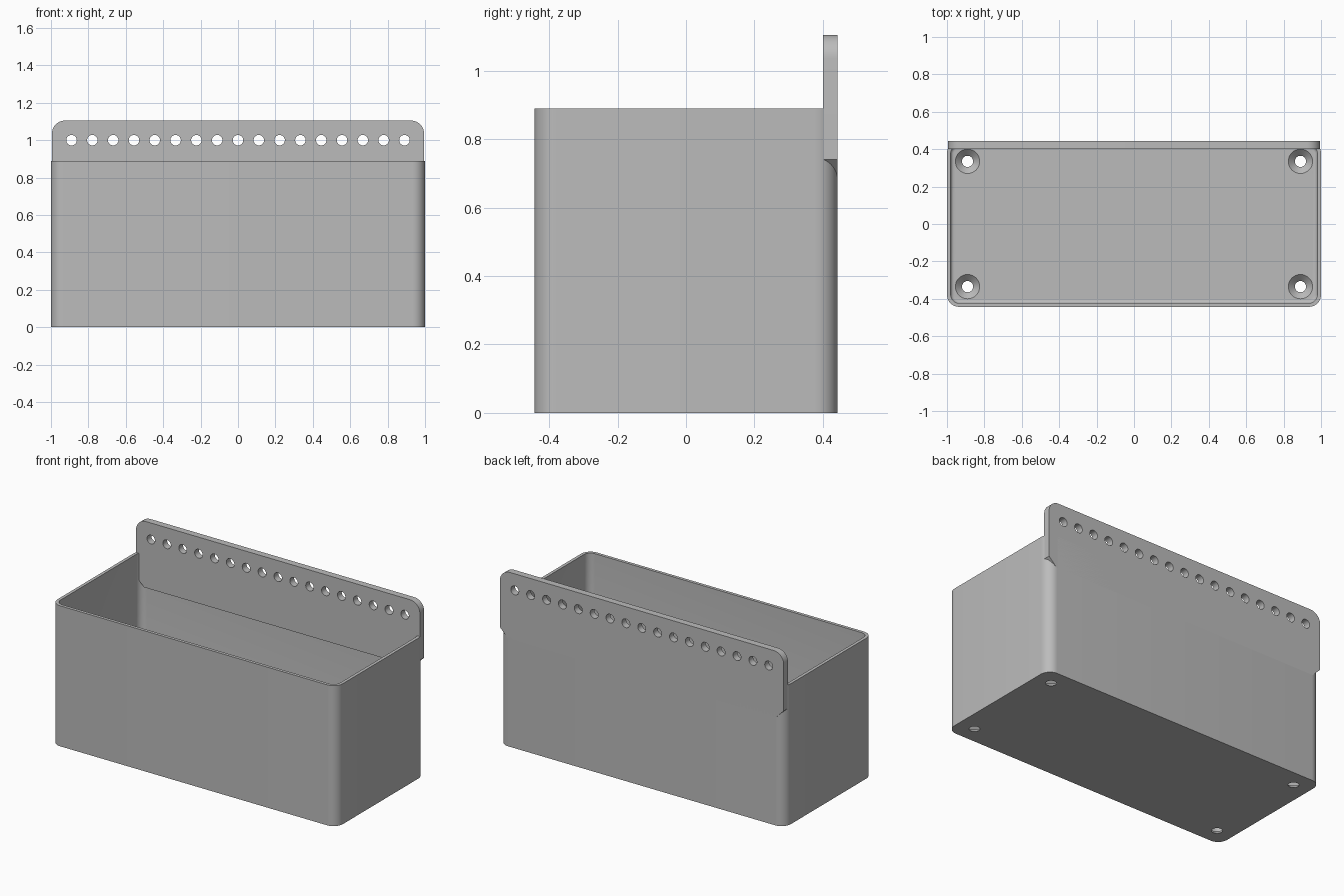
import bpy, bmesh
from math import pi, sin, cos, radians
from mathutils import Matrix

cube = bpy.data.objects.get("Cube")
if cube:
    bpy.data.objects.remove(cube, do_unlink=True)

grey = bpy.data.materials.new("plain_grey")
grey.use_nodes = True
colour = (0.5, 0.5, 0.5, 1)
grey.diffuse_color = colour
grey.node_tree.nodes["Principled BSDF"].inputs["Base Color"].default_value = colour


def rounded_outline(hx, hy, radii, steps):
    """Outline of a rectangle; corner order: ++, -+, --, +-."""
    points = []
    signs = [(1, 1), (-1, 1), (-1, -1), (1, -1)]
    for i, ((sx, sy), r, n) in enumerate(zip(signs, radii, steps)):
        for k in range(n + 1):
            a = (i + k / n) * pi / 2
            points.append((sx * (hx - r) + r * cos(a), sy * (hy - r) + r * sin(a)))
    return points


def prism(bm, outline, z0, z1):
    base = bm.faces.new([bm.verts.new((x, y, z0)) for x, y in outline])
    result = bmesh.ops.extrude_face_region(bm, geom=[base])
    top = [v for v in result["geom"] if isinstance(v, bmesh.types.BMVert)]
    bmesh.ops.translate(bm, verts=top, vec=(0, 0, z1 - z0))
    bmesh.ops.recalc_face_normals(bm, faces=bm.faces)


def to_object(bm, name):
    mesh = bpy.data.meshes.new(name)
    bm.to_mesh(mesh)
    bm.free()
    mesh.materials.append(grey)
    obj = bpy.data.objects.new(name, mesh)
    bpy.context.collection.objects.link(obj)
    return obj


def activate(obj):
    bpy.ops.object.select_all(action="DESELECT")
    obj.select_set(True)
    bpy.context.view_layer.objects.active = obj


def cut(target, cutter):
    cutter.hide_render = True
    mod = target.modifiers.new("cut", "BOOLEAN")
    mod.operation = "DIFFERENCE"
    mod.solver = "EXACT"
    mod.object = cutter
    activate(target)
    bpy.ops.object.modifier_apply(modifier=mod.name)
    bpy.data.objects.remove(cutter, do_unlink=True)


def cones(name, matrices, r_low, r_high, depth):
    bm = bmesh.new()
    for m in matrices:
        bmesh.ops.create_cone(bm, cap_ends=True, segments=32, radius1=r_low,
                              radius2=r_high, depth=depth, matrix=m)
    return to_object(bm, name)


HALF_Y, HEIGHT, WALL, FLOOR = 0.443, 0.89, 0.02, 0.035

# Bin body
bm = bmesh.new()
prism(bm, rounded_outline(1, HALF_Y, [0.065] * 4, [10] * 4), 0, HEIGHT)
body = to_object(bm, "bin_body")

# Cavity with a softly rounded floor edge
bm = bmesh.new()
prism(bm, rounded_outline(1 - WALL, HALF_Y - WALL, [0.045] * 4, [10] * 4), FLOOR, 1.2)
floor_edges = [e for e in bm.edges if all(v.co.z < FLOOR + 0.001 for v in e.verts)]
bmesh.ops.bevel(bm, geom=floor_edges, offset=0.018, segments=4, profile=0.5, affect="EDGES")
cut(body, to_object(bm, "cavity_cutter"))

# Countersunk screw holes in the floor
corners = [(sx * 0.89, sy * 0.335) for sx in (-1, 1) for sy in (-1, 1)]
cut(body, cones("screw_cutter", [Matrix.Translation((x, y, 0)) for x, y in corners],
                0.03, 0.03, 0.3))
cut(body, cones("countersink_cutter",
                [Matrix.Translation((x, y, FLOOR - 0.01)) for x, y in corners],
                0.03, 0.08, 0.05))

# Back mounting strip: round top corners, chamfered lower corners
LOW, HIGH, THICK = 0.685, 1.105, 0.043
bm = bmesh.new()
outline = rounded_outline(0.995, (HIGH - LOW) / 2, [0.07, 0.07, 0.055, 0.055], [10, 10, 1, 1])
prism(bm, outline, -THICK / 2, THICK / 2)
stand = Matrix.Translation((0, HALF_Y - THICK / 2, (LOW + HIGH) / 2)) @ Matrix.Rotation(pi / 2, 4, "X")
bm.transform(stand)
strip = to_object(bm, "mounting_strip")

# Row of holes through the strip
COUNT = 17
holes = [Matrix.Translation((-0.89 + 1.78 * i / (COUNT - 1), HALF_Y, 1.0))
         @ Matrix.Rotation(pi / 2, 4, "X") for i in range(COUNT)]
cut(strip, cones("strip_hole_cutter", holes, 0.028, 0.028, 0.3))

for obj in (body, strip):
    activate(obj)
    bpy.ops.object.shade_smooth_by_angle(angle=radians(30))
